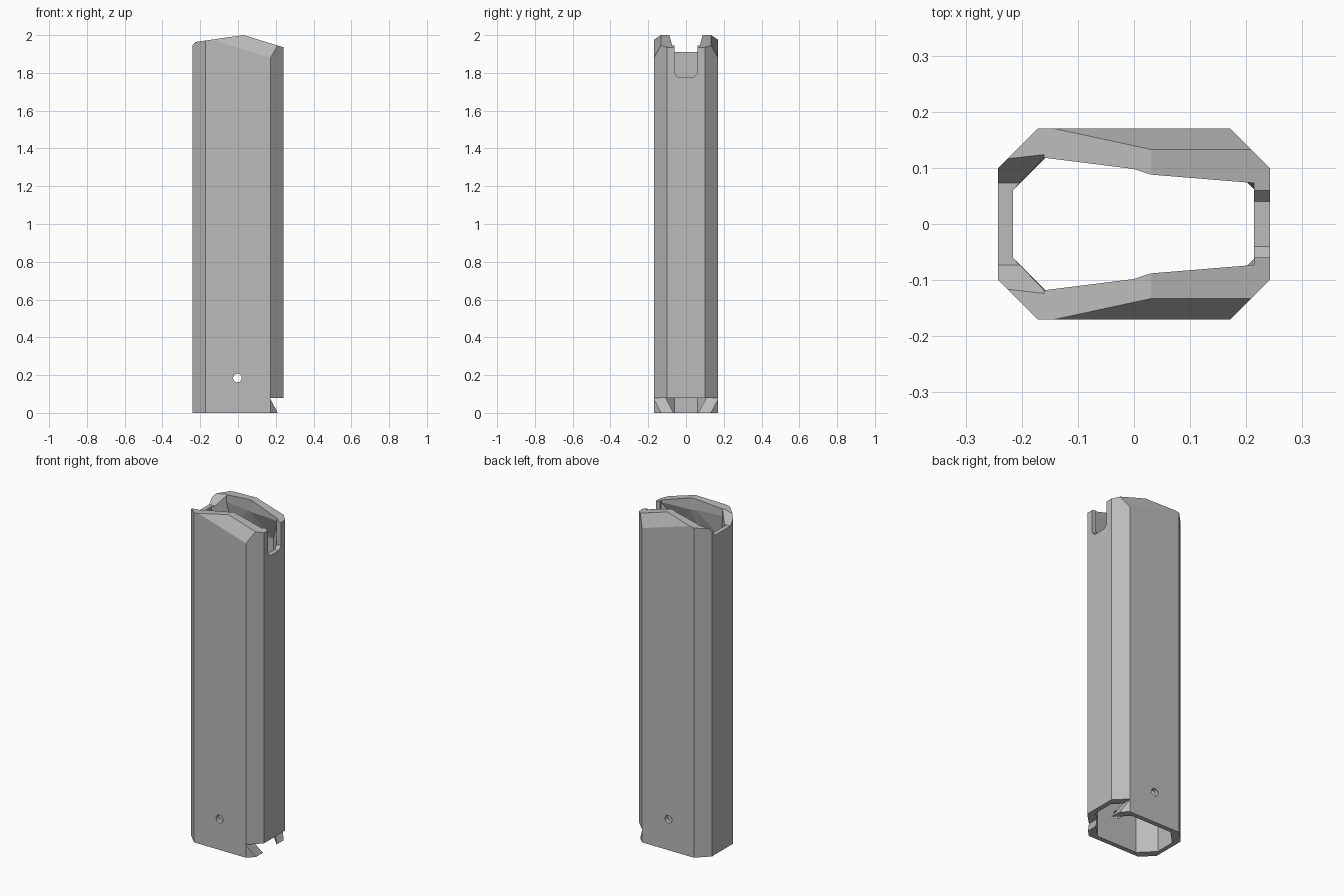
import bpy, bmesh, math
from mathutils import Vector

if "Cube" in bpy.data.objects:
    bpy.data.objects.remove(bpy.data.objects["Cube"])

steel = bpy.data.materials.new("grey_steel")
steel.diffuse_color = (0.5, 0.5, 0.5, 1)
steel.use_nodes = True
steel.node_tree.nodes["Principled BSDF"].inputs["Base Color"].default_value = steel.diffuse_color


def make_object(name, bm):
    bmesh.ops.recalc_face_normals(bm, faces=bm.faces[:])
    mesh = bpy.data.meshes.new(name)
    bm.to_mesh(mesh)
    bm.free()
    mesh.materials.append(steel)
    ob = bpy.data.objects.new(name, mesh)
    bpy.context.collection.objects.link(ob)
    return ob


def loft(rings):
    """Closed solid through matching rings of 3D points."""
    bm = bmesh.new()
    loops = [[bm.verts.new(p) for p in ring] for ring in rings]
    n = len(loops[0])
    for a, b in zip(loops, loops[1:]):
        for i in range(n):
            j = (i + 1) % n
            bm.faces.new((a[i], a[j], b[j], b[i]))
    bm.faces.new(loops[0])
    bm.faces.new(loops[-1])
    return bm


def mirrored(half, z):
    """Full horizontal ring from its +y half."""
    pts = half + [(x, -y) for x, y in reversed(half)]
    return [(x, y, z) for x, y in pts]


def cut(target, name, bm):
    bmesh.ops.triangulate(bm, faces=bm.faces[:])
    cutter = make_object(name, bm)
    cutter.hide_render = True
    mod = target.modifiers.new(name, 'BOOLEAN')
    mod.operation = 'DIFFERENCE'
    mod.solver = 'EXACT'
    mod.object = cutter
    bpy.context.view_layer.objects.active = target
    bpy.ops.object.modifier_apply(modifier=name)
    bpy.data.objects.remove(cutter)


# Outer tube: chamfered rectangle, top trimmed by sloping planes
outer = [(-0.242, 0.10), (-0.172, 0.17), (0.172, 0.17), (0.242, 0.10)]
bm = loft([mirrored(outer, 0), mirrored(outer, 2.2)])
trims = [((0.03, 0, 2), (-0.143, 0, 1)), ((0.03, 0, 2), (0.305, 0, 1)),
         ((0.03, 0.133, 2), (0.305, 2.08, 1)), ((0.03, -0.133, 2), (0.305, -2.08, 1))]
for co, no in trims:
    bmesh.ops.bisect_plane(bm, geom=bm.verts[:] + bm.edges[:] + bm.faces[:], dist=1e-5,
                           plane_co=co, plane_no=Vector(no).normalized(), clear_outer=True)
    bmesh.ops.holes_fill(bm, edges=[e for e in bm.edges if e.is_boundary], sides=0)
tube = make_object("tube_body", bm)

# Hollow inside, narrowing to the lips at the top
inner = [(-0.216, 0.06), (-0.134, 0.142), (0, 0.142), (0.134, 0.142), (0.214, 0.062)]
lips = [(-0.216, 0.06), (-0.16, 0.118), (0, 0.098), (0.03, 0.088), (0.214, 0.073)]
cut(tube, "cavity", loft([mirrored(inner, -0.1), mirrored(inner, 1.78),
                          mirrored(lips, 1.93), mirrored(lips, 2.3)]))


def along_x(profile, x0, x1):
    return loft([[(x, y, z) for y, z in profile] for x in (x0, x1)])


def along_y(profile):
    return loft([[(x, y, z) for x, z in profile] for y in (-0.4, 0.4)])


# Slot in the right wall
cut(tube, "slot", along_x([(-0.06, 2.1), (-0.06, 1.797), (-0.04, 1.775),
                           (0.04, 1.775), (0.06, 1.797), (0.06, 2.1)], 0.19, 0.3))
# Lowered top of the left wall with flared sides
cut(tube, "rear_dip", along_x([(-0.073, 1.91), (0.073, 1.91), (0.17, 2.03), (-0.17, 2.03)],
                              -0.3, -0.16))
# Undercut at the bottom of the right wall, leaving two prongs
cut(tube, "bottom_notch", along_y([(0.169, 0.078), (0.3, 0.078), (0.3, -0.05), (0.237, -0.05)]))
# Round pin hole through both sides
hole = [(-0.003 + 0.023 * math.cos(i * math.tau / 16), 0.185 + 0.023 * math.sin(i * math.tau / 16))
        for i in range(16)]
cut(tube, "pin_hole", along_y(hole))
